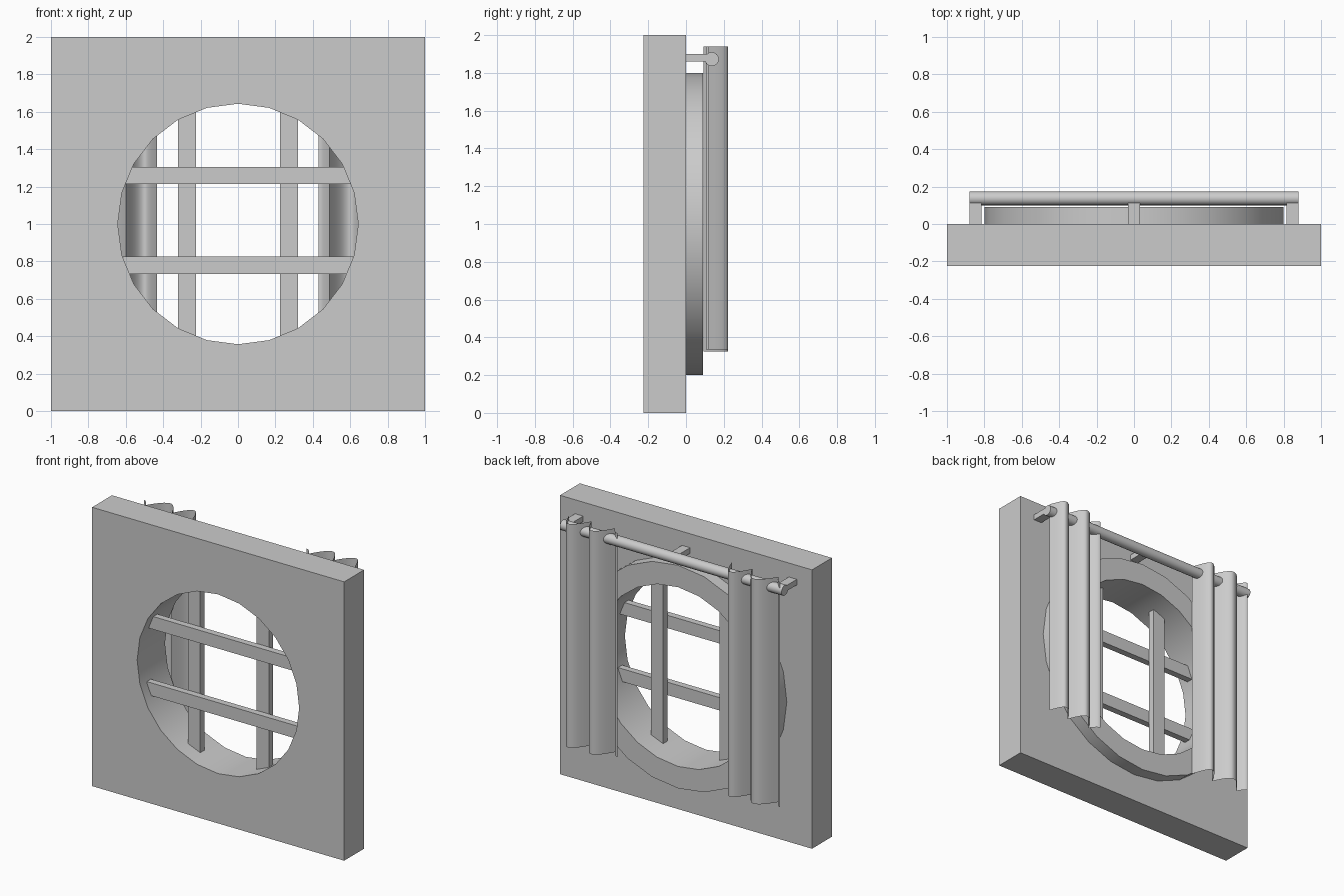
import bpy, bmesh
from math import sin, cos, pi, radians

if "Cube" in bpy.data.objects:
    bpy.data.objects.remove(bpy.data.objects["Cube"])

SIDES = 24
HOLE_R, RIM_R, CZ = 0.643, 0.80, 1.0


def smooth(obj, angle=35):
    bpy.ops.object.select_all(action='DESELECT')
    obj.select_set(True)
    bpy.context.view_layer.objects.active = obj
    bpy.ops.object.shade_smooth_by_angle(angle=radians(angle))


def mesh_object(name, verts, faces):
    me = bpy.data.meshes.new(name)
    me.from_pydata(verts, [], faces)
    bm = bmesh.new()
    bm.from_mesh(me)
    bmesh.ops.recalc_face_normals(bm, faces=bm.faces)
    bm.to_mesh(me)
    bm.free()
    obj = bpy.data.objects.new(name, me)
    bpy.context.collection.objects.link(obj)
    return obj


def box(name, x0, x1, y0, y1, z0, z1):
    bpy.ops.mesh.primitive_cube_add(
        size=1, location=((x0 + x1) / 2, (y0 + y1) / 2, (z0 + z1) / 2))
    obj = bpy.context.object
    obj.name = name
    obj.scale = (x1 - x0, y1 - y0, z1 - z0)
    bpy.ops.object.transform_apply(location=False, rotation=False)
    return obj


def cylinder(name, r, depth, loc, rot, n):
    bpy.ops.mesh.primitive_cylinder_add(
        vertices=n, radius=r, depth=depth, location=loc, rotation=rot)
    obj = bpy.context.object
    obj.name = name
    return obj


# Wall with the round opening
wall = box("wall", -1, 1, -0.225, 0, 0, 2)
cutter = cylinder("opening_cutter", HOLE_R, 1, (0, 0, CZ), (pi / 2, 0, 0), SIDES)
cutter.hide_render = True
mod = wall.modifiers.new("opening", 'BOOLEAN')
mod.operation = 'DIFFERENCE'
mod.solver = 'EXACT'
mod.object = cutter
bpy.context.view_layer.objects.active = wall
bpy.ops.object.modifier_apply(modifier=mod.name)
bpy.data.objects.remove(cutter, do_unlink=True)
smooth(wall)

# Raised inner rim around the opening
profile = [(HOLE_R, 0), (HOLE_R, 0.09), (RIM_R, 0.09), (RIM_R, 0)]
verts, faces, n = [], [], len(profile)
for i in range(SIDES):
    a = 2 * pi * i / SIDES
    verts += [(r * sin(a), y, CZ + r * cos(a)) for r, y in profile]
    j = (i + 1) % SIDES
    faces += [(i * n + k, i * n + k + 1, j * n + k + 1, j * n + k)
              for k in range(n - 1)]
smooth(mesh_object("window_rim", verts, faces))

# Window bars: horizontals in front of verticals
for i, z in enumerate((0.78, 1.26)):
    box(f"horizontal_bar_{i}", -0.615, 0.615, -0.155, -0.108, z - 0.046, z + 0.046)
for i, x in enumerate((-0.272, 0.272)):
    box(f"vertical_bar_{i}", x - 0.048, x + 0.048, -0.108, -0.06, CZ - 0.605, CZ + 0.605)

# Curtain rod and its brackets
rod = cylinder("curtain_rod", 0.037, 1.76, (0, 0.137, 1.873), (0, pi / 2, 0), 16)
smooth(rod)
for i, x in enumerate((-0.848, 0, 0.848)):
    box(f"rod_bracket_{i}", x - 0.032, x + 0.032, 0, 0.13, 1.86, 1.90)


# Curtains: thin sheets with round lobes and sharp troughs
def curtain(name, keys, z0, z1, steps=6):
    path = [keys[0]]
    for (xa, ya), (xb, yb) in zip(keys, keys[1:]):
        for s in range(1, steps + 1):
            t = s / steps
            e = sin(t * pi / 2) if yb > ya else 1 - cos(t * pi / 2)
            path.append((xa + (xb - xa) * t, ya + (yb - ya) * e))
    m = len(path)
    verts = [(x, y, z) for z in (z0, z1) for x, y in path]
    faces = [(i, i + 1, m + i + 1, m + i) for i in range(m - 1)]
    smooth(mesh_object(name, verts, faces), 50)


curtain("curtain_right", [(0.845, 0.12), (0.785, 0.222), (0.675, 0.106),
                          (0.60, 0.222), (0.49, 0.106), (0.43, 0.16)], 0.335, 1.94)
curtain("curtain_left", [(-0.432, 0.093), (-0.50, 0.222), (-0.60, 0.106),
                         (-0.69, 0.222), (-0.81, 0.106), (-0.86, 0.165)], 0.325, 1.94)
